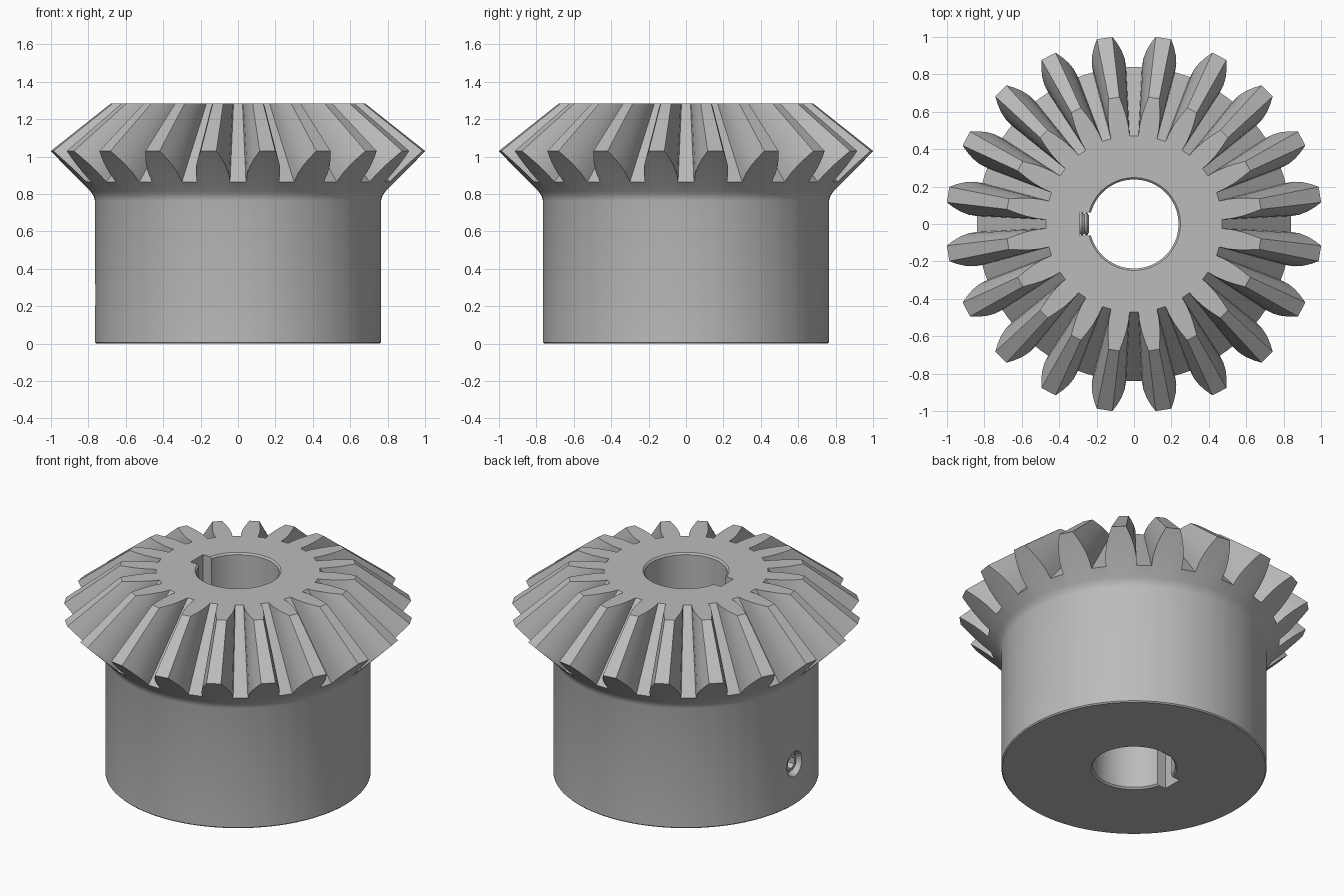
import bpy, bmesh
from math import radians, sin, cos, pi

old = bpy.data.objects.get("Cube")
if old:
    bpy.data.objects.remove(old, do_unlink=True)

steel = bpy.data.materials.new("grey steel")
steel.use_nodes = True
grey = (0.5, 0.5, 0.5, 1)
steel.diffuse_color = grey
steel.node_tree.nodes["Principled BSDF"].inputs["Base Color"].default_value = grey

TEETH = 20
TOP = 1.285      # height of the flat top
APEX = 1.822     # point where all tooth lines meet
BORE = 0.238


def stack(name, rings):
    """Closed solid from a stack of equal-length rings of points."""
    bm = bmesh.new()
    loops = [[bm.verts.new(p) for p in ring] for ring in rings]
    n = len(loops[0])
    for a, b in zip(loops, loops[1:]):
        for i in range(n):
            j = (i + 1) % n
            bm.faces.new((a[i], a[j], b[j], b[i]))
    bm.faces.new(loops[0][::-1])
    bm.faces.new(loops[-1])
    bmesh.ops.recalc_face_normals(bm, faces=bm.faces)
    mesh = bpy.data.meshes.new(name)
    bm.to_mesh(mesh)
    bm.free()
    mesh.materials.append(steel)
    obj = bpy.data.objects.new(name, mesh)
    bpy.context.collection.objects.link(obj)
    return obj


def circle(r, z, angles):
    return [(r * cos(a), r * sin(a), z) for a in angles]


def lathe(name, profile, sides):
    angles = [2 * pi * i / sides for i in range(sides)]
    return stack(name, [circle(r, z, angles) for r, z in profile])


def cut(obj, cutter):
    cutter.hide_render = True
    mod = obj.modifiers.new("cut", 'BOOLEAN')
    mod.operation = 'DIFFERENCE'
    mod.solver = 'EXACT'
    mod.object = cutter
    select(obj)
    bpy.ops.object.modifier_apply(modifier=mod.name)
    bpy.data.objects.remove(cutter, do_unlink=True)


def select(obj):
    bpy.ops.object.select_all(action='DESELECT')
    obj.select_set(True)
    bpy.context.view_layer.objects.active = obj


def aim_sideways(obj):
    """Turn the local z axis towards -x at the screw height."""
    obj.rotation_euler = (0, -pi / 2, 0)
    obj.location = (0, 0, 0.26)
    bpy.context.view_layer.update()


# Tooth outline on the back cone: radius and half angle from root to tip
flank = [(0.84, 6.1), (0.885, 5.8), (0.93, 4.9), (0.97, 3.7), (1.007, 2.4)]
outline = []
for t in range(TEETH):
    mid = 360 / TEETH * (t + 0.5)
    outline.append((0.84, radians(mid - 9)))
    outline += [(r, radians(mid - h)) for r, h in flank]
    outline += [(r, radians(mid + h)) for r, h in reversed(flank)]

angles = [a for r, a in outline]
outer, inner = [], []
for r, a in outline:
    z = 0.865 + 0.988 * (r - 0.84)
    s = (APEX - TOP) / (APEX - z)
    outer.append((r * cos(a), r * sin(a), z))
    inner.append((s * r * cos(a), s * r * sin(a), TOP))

# Hub, filleted neck and toothed cone as one solid
hub = [(0.758, 0), (0.765, 0.007), (0.765, 0.765), (0.772, 0.79), (0.79, 0.8156)]
gear = stack("gear_body", [circle(r, z, angles) for r, z in hub] + [outer, inner])

# Bore with chamfered ends
c = 0.01
cut(gear, lathe("bore_cutter", [
    (BORE + 2 * c, -c), (BORE, c), (BORE, TOP - c), (BORE + 2 * c, TOP + c)], 96))

# Keyway along the bore
key = [(-0.29, -0.062), (-0.1, -0.062), (-0.1, 0.062), (-0.29, 0.062)]
cut(gear, stack("keyway_cutter", [[(x, y, z) for x, y in key] for z in (-0.1, 1.4)]))

# Countersunk hole for the set screw
hole = lathe("screw_hole_cutter", [
    (0.064, 0.2), (0.064, 0.74), (0.08, 0.768), (0.08, 0.85)], 48)
aim_sideways(hole)
cut(gear, hole)

# Threaded set screw with hexagonal socket
START, END, PITCH = 0.24, 0.74, 0.0125
thread = [(0.045, START)]
for i in range(1, int((END - START) / PITCH)):
    thread.append((0.062 if i % 2 else 0.052, START + i * PITCH))
thread.append((0.05, END))
screw = lathe("set_screw", thread, 32)
cut(screw, lathe("socket_cutter", [(0.036, 0.64), (0.036, 0.8)], 6))
aim_sideways(screw)

for obj in (gear, screw):
    select(obj)
    bpy.ops.object.shade_smooth_by_angle(angle=radians(30))
